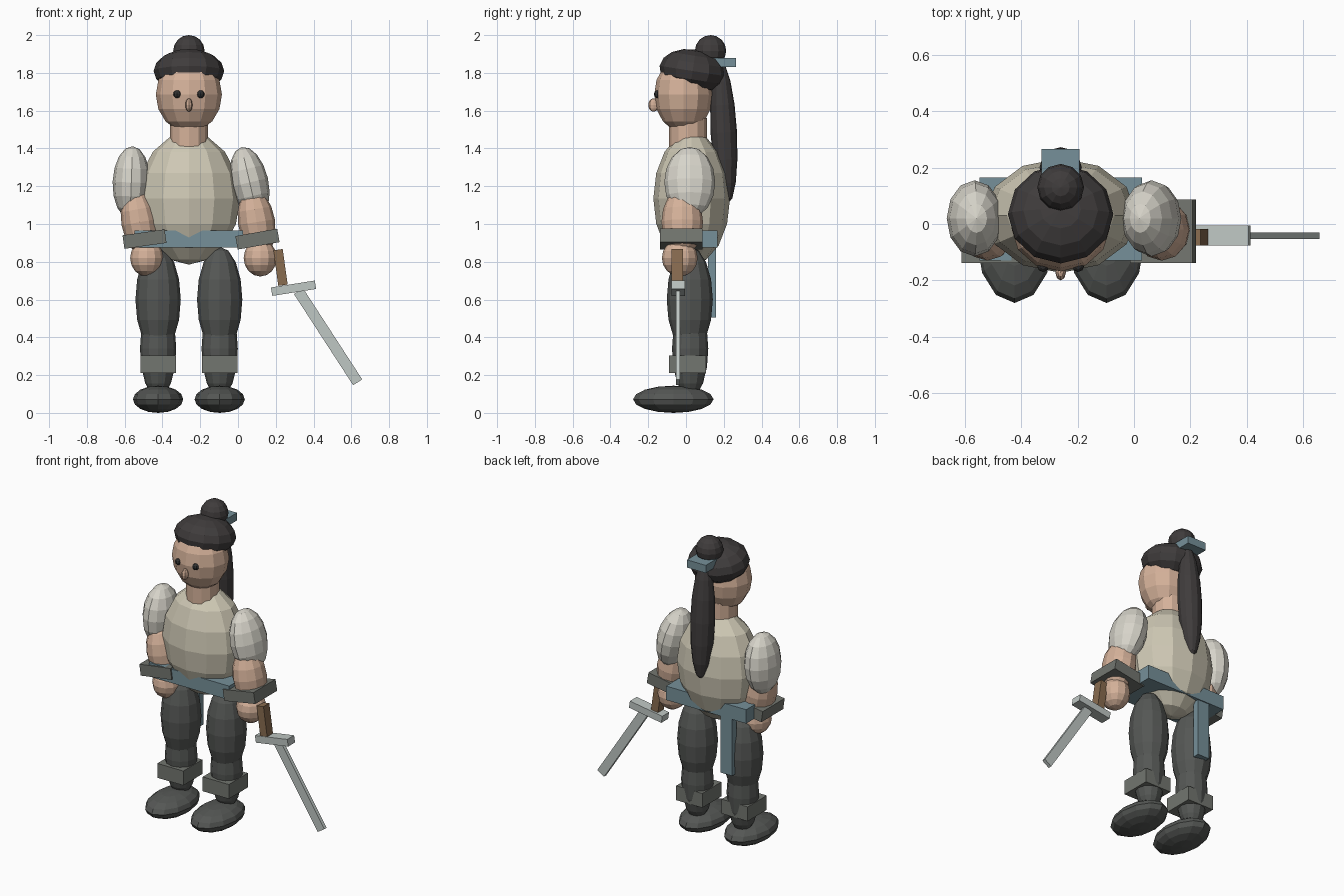
import bpy, bmesh
from math import radians
from mathutils import Matrix

if "Cube" in bpy.data.objects:
    bpy.data.objects.remove(bpy.data.objects["Cube"])

CX = -0.26  # body centre line


def material(name, rgb):
    m = bpy.data.materials.new(name)
    m.diffuse_color = (*rgb, 1)
    m.use_nodes = True
    m.node_tree.nodes["Principled BSDF"].inputs["Base Color"].default_value = m.diffuse_color
    return m


SKIN = material("skin", (0.66, 0.44, 0.32))
HAIR = material("hair", (0.05, 0.045, 0.045))
EYE = material("eye", (0.03, 0.03, 0.03))
SHIRT = material("shirt", (0.62, 0.58, 0.46))
SLEEVE = material("sleeve", (0.68, 0.66, 0.59))
TROUSER = material("trousers", (0.09, 0.095, 0.09))
BAND = material("band", (0.17, 0.18, 0.16))
SASH = material("sash", (0.18, 0.28, 0.32))
GRIP = material("grip", (0.25, 0.15, 0.08))
STEEL = material("steel", (0.52, 0.57, 0.55))


def finish(name, bm, loc, rot, mat):
    me = bpy.data.meshes.new(name)
    bm.to_mesh(me)
    bm.free()
    me.materials.append(mat)
    ob = bpy.data.objects.new(name, me)
    ob.location = loc
    ob.rotation_euler = [radians(a) for a in rot]
    bpy.context.collection.objects.link(ob)
    return ob


def ball(name, loc, radii, mat, rot=(0, 0, 0), seg=12, rings=8):
    bm = bmesh.new()
    bmesh.ops.create_uvsphere(bm, u_segments=seg, v_segments=rings, radius=1,
                              matrix=Matrix.Diagonal((*radii, 1)))
    return finish(name, bm, loc, rot, mat)


def box(name, loc, size, mat, rot=(0, 0, 0)):
    bm = bmesh.new()
    bmesh.ops.create_cube(bm, size=1, matrix=Matrix.Diagonal((*size, 1)))
    return finish(name, bm, loc, rot, mat)


# Torso and neck
ball("torso", (CX, 0.03, 1.135), (0.27, 0.203, 0.35), SHIRT)
bm = bmesh.new()
bmesh.ops.create_cone(bm, cap_ends=True, segments=12, radius1=0.1, radius2=0.1, depth=0.18)
finish("neck", bm, (CX, 0.01, 1.47), (0, 0, 0), SKIN)

# Head and face
ball("head", (CX, -0.013, 1.685), (0.175, 0.155, 0.2), SKIN)
ball("nose", (CX, -0.172, 1.63), (0.019, 0.028, 0.036), SKIN, seg=8, rings=6)
for side, s in (("right", -1), ("left", 1)):
    ball(side + "_eye", (CX + s * 0.062, -0.15, 1.687), (0.021, 0.02, 0.021), EYE, seg=8, rings=6)

# Hair, bun, tie and ponytail
ball("hair_cap", (CX, 0.035, 1.81), (0.187, 0.177, 0.115), HAIR, (-9, 0, 0))
ball("hair_bun", (CX, 0.13, 1.917), (0.083, 0.083, 0.083), HAIR)
box("hair_tie", (CX, 0.2, 1.855), (0.135, 0.13, 0.05), SASH)
ball("ponytail", (CX, 0.2, 1.485), (0.075, 0.07, 0.38), HAIR, (3, 0, 0))

# Legs, ankle bands and shoes
for side, s in (("right", -1), ("left", 1)):
    x = CX + s * 0.163
    ball(side + "_thigh", (x, 0.02, 0.6), (0.12, 0.122, 0.28), TROUSER)
    ball(side + "_shin", (x, 0.022, 0.34), (0.096, 0.096, 0.26), TROUSER)
    box(side + "_ankle_band", (x, 0.008, 0.257), (0.187, 0.195, 0.093), BAND)
    ball(side + "_shoe", (x, -0.067, 0.072), (0.133, 0.213, 0.072), TROUSER)

# Arms: side, (sleeve x, tilt), (forearm x, tilt), hand x, (bracer x, tilt)
for side, (sx, st), (fx, ft), hx, (bx, bt) in (
        ("right", (-0.565, 2), (-0.52, -10), -0.483, (-0.495, -8)),
        ("left", (0.062, -13), (0.098, -9), 0.118, (0.103, -10))):
    ball(side + "_sleeve", (sx, 0.02, 1.22), (0.099, 0.135, 0.192), SLEEVE, (0, st, 0))
    ball(side + "_forearm", (fx, -0.02, 1.01), (0.098, 0.11, 0.18), SKIN, (0, ft, 0))
    ball(side + "_hand", (hx, -0.033, 0.82), (0.088, 0.095, 0.098), SKIN)
    box(side + "_bracer", (bx, -0.025, 0.92), (0.225, 0.225, 0.072), BAND, (0, bt, 0))

# Waist sash and hanging end
box("sash", (CX, 0.018, 0.92), (0.575, 0.295, 0.09), SASH)
box("sash_end", (-0.40, 0.138, 0.7), (0.085, 0.042, 0.39), SASH)

# Sword
box("sword_grip", (0.225, -0.047, 0.77), (0.05, 0.06, 0.19), GRIP, (0, -8, 0))
box("sword_guard", (0.294, -0.041, 0.66), (0.235, 0.07, 0.045), STEEL, (0, -9, 0))
box("sword_blade", (0.477, -0.042, 0.403), (0.057, 0.023, 0.575), STEEL, (0, -33, 0))
